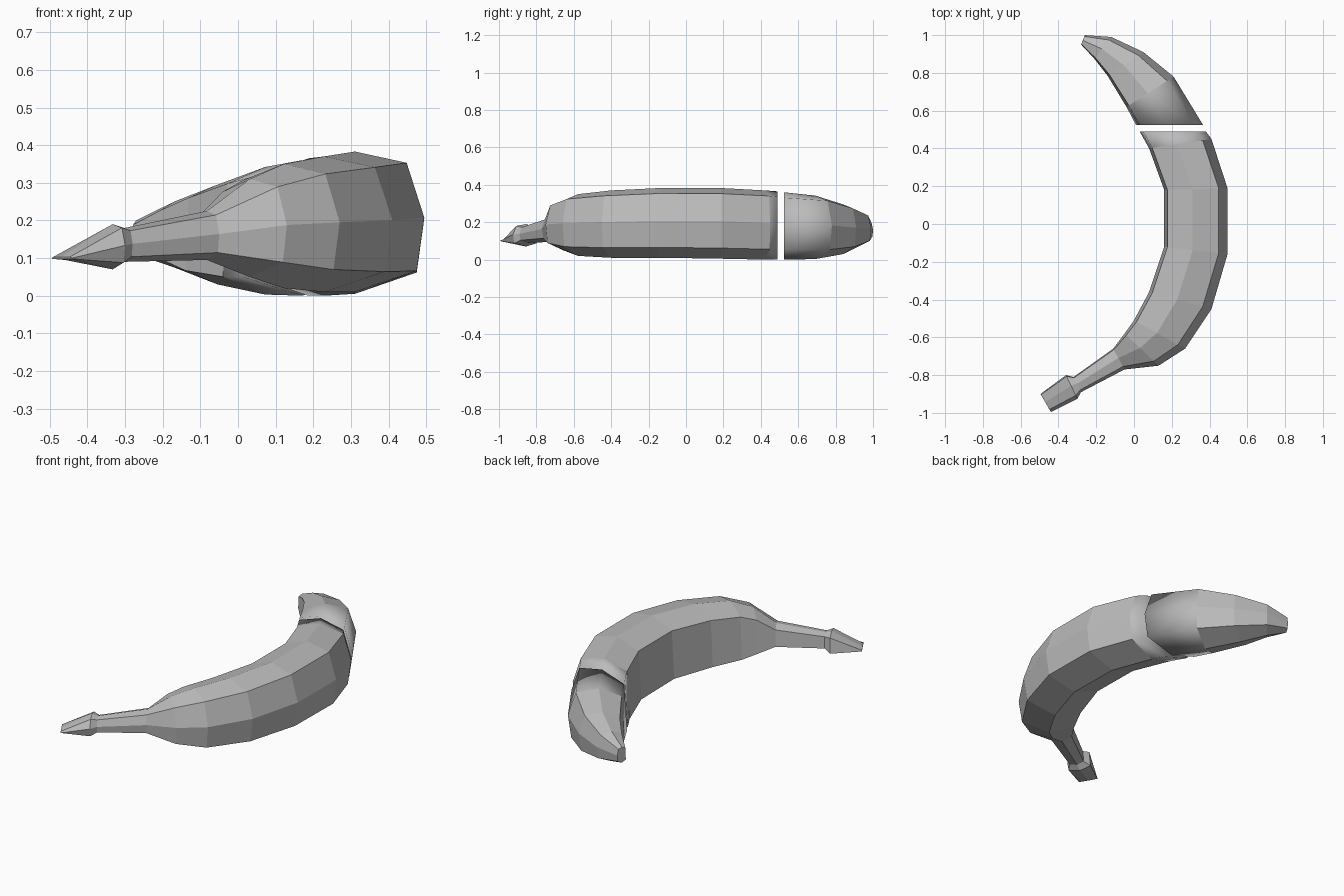
import bpy, bmesh

if "Cube" in bpy.data.objects:
    bpy.data.objects.remove(bpy.data.objects["Cube"])

grey = bpy.data.materials.new("plain grey")
grey.use_nodes = True
colour = (0.5, 0.5, 0.5, 1)
grey.diffuse_color = colour
grey.node_tree.nodes["Principled BSDF"].inputs["Base Color"].default_value = colour

# Seven-sided section: (inner-to-outer fraction, bottom-to-top fraction)
SECTION = [(1, .53), (.86, .92), (.45, 1), (.05, .87), (0, .14), (.45, 0), (.94, .15)]


def loft(name, rings, soft_end):
    """Skin rings given as inner x, inner y, outer x, outer y, bottom z, top z."""
    bm = bmesh.new()
    loops = []
    for ix, iy, ox, oy, low, high in rings:
        loops.append([bm.verts.new((ix + (ox - ix) * u, iy + (oy - iy) * u,
                                    low + (high - low) * v)) for u, v in SECTION])
    n = len(SECTION)
    for r, (a, b) in enumerate(zip(loops, loops[1:])):
        for i in range(n):
            j = (i + 1) % n
            face = bm.faces.new((a[i], a[j], b[j], b[i]))
            face.smooth = soft_end and r == 0
    cut = bm.faces.new(loops[0])
    cut.smooth = soft_end
    bm.faces.new(loops[-1][::-1])
    bmesh.ops.recalc_face_normals(bm, faces=bm.faces[:])
    mesh = bpy.data.meshes.new(name)
    bm.to_mesh(mesh)
    bm.free()
    mesh.materials.append(grey)
    obj = bpy.data.objects.new(name, mesh)
    bpy.context.collection.objects.link(obj)
    return obj


# Long curved body, from the cut to the base of the stem
loft("fruit_body", [
    (.03, .49, .38, .49, 0, .365),
    (.08, .40, .41, .45, 0, .37),
    (.16, .18, .495, .19, .005, .383),
    (.16, -.12, .495, -.16, .01, .383),
    (.08, -.36, .41, -.45, .01, .37),
    (0, -.51, .27, -.66, .02, .35),
    (-.05, -.58, .13, -.75, .05, .31),
    (-.11, -.66, -.05, -.77, .095, .225),
    (-.32, -.81, -.28, -.89, .09, .18),
    (-.36, -.80, -.30, -.925, .07, .19),
    (-.495, -.90, -.44, -.995, .097, .103),
], True)

# Separate tapered tip beyond the gap
loft("fruit_tip", [
    (.01, .525, .365, .525, 0, .36),
    (-.04, .62, .21, .78, .003, .342),
    (-.14, .785, .05, .91, .03, .295),
    (-.21, .875, -.12, .99, .075, .25),
    (-.28, .95, -.26, 1, .11, .20),
], True)
